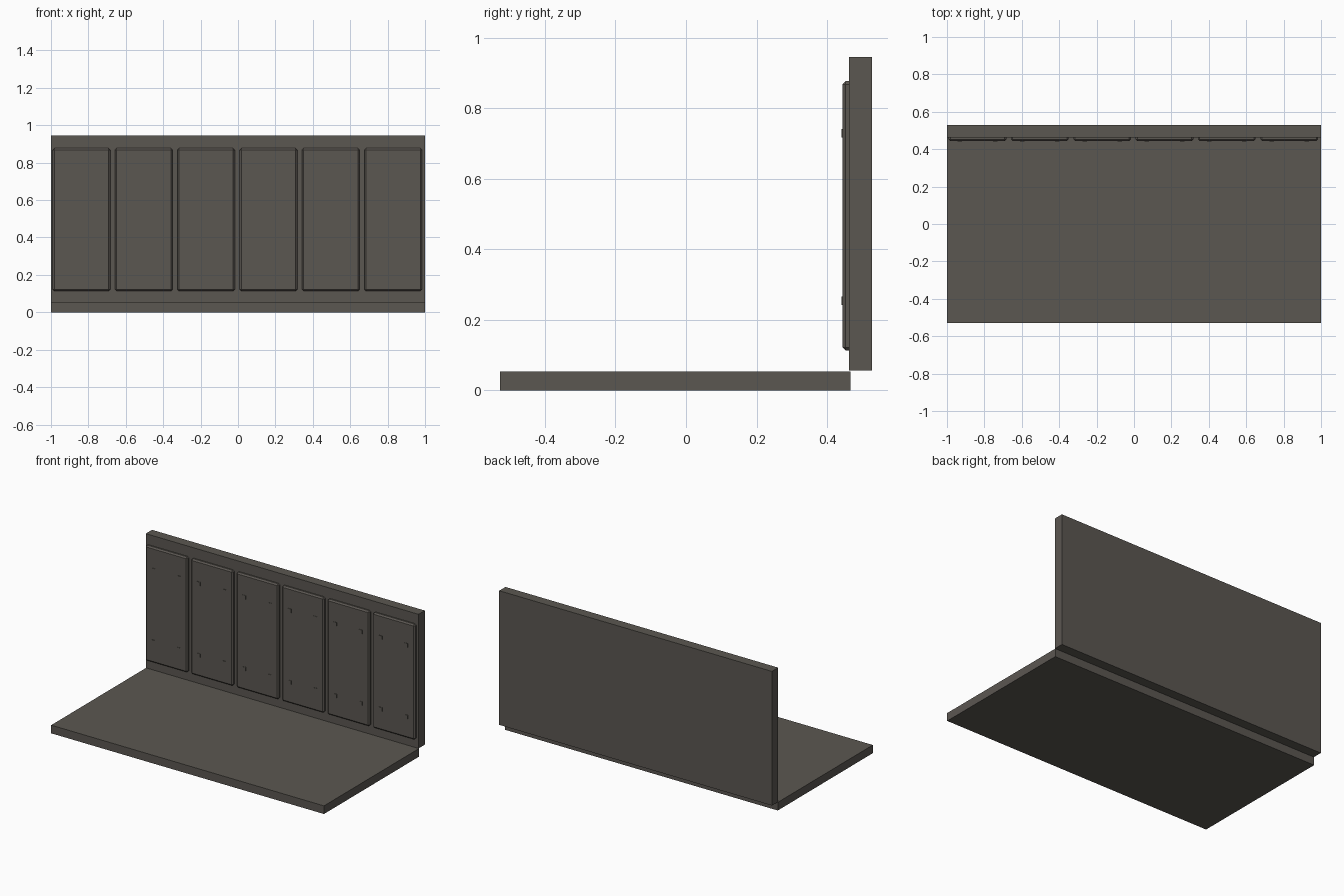
import bpy

if "Cube" in bpy.data.objects:
    bpy.data.objects.remove(bpy.data.objects["Cube"])

mat = bpy.data.materials.new("dark warm grey")
mat.diffuse_color = (0.105, 0.095, 0.083, 1)
mat.use_nodes = True
mat.node_tree.nodes["Principled BSDF"].inputs["Base Color"].default_value = mat.diffuse_color


def box(name, x0, x1, y0, y1, z0, z1, bevel=0):
    """Axis-aligned box from its limits, with an optional chamfer."""
    bpy.ops.mesh.primitive_cube_add(
        size=1, location=((x0 + x1) / 2, (y0 + y1) / 2, (z0 + z1) / 2))
    ob = bpy.context.object
    ob.name = name
    ob.scale = (x1 - x0, y1 - y0, z1 - z0)
    bpy.ops.object.transform_apply(location=False, rotation=False, scale=True)
    ob.data.materials.append(mat)
    if bevel:
        m = ob.modifiers.new("chamfer", 'BEVEL')
        m.width = bevel
        m.segments = 1
    return ob


# Floor slab and back wall
box("floor_slab", -1, 1, -0.528, 0.467, 0, 0.054)
box("back_wall", -1, 1, 0.4625, 0.528, 0.056, 0.945)

# Six chamfered wall panels, each with four square bolts
for i in range(6):
    cx = -0.837 + i * 0.3333
    box(f"wall_panel_{i + 1}", cx - 0.154, cx + 0.154,
        0.444, 0.49, 0.113, 0.877, 0.009)
    for sx in (-1, 1):
        for z in (0.254, 0.729):
            bx = cx + sx * 0.094
            box(f"panel_bolt_{i + 1}", bx - 0.012, bx + 0.012,
                0.441, 0.455, z - 0.012, z + 0.012)
